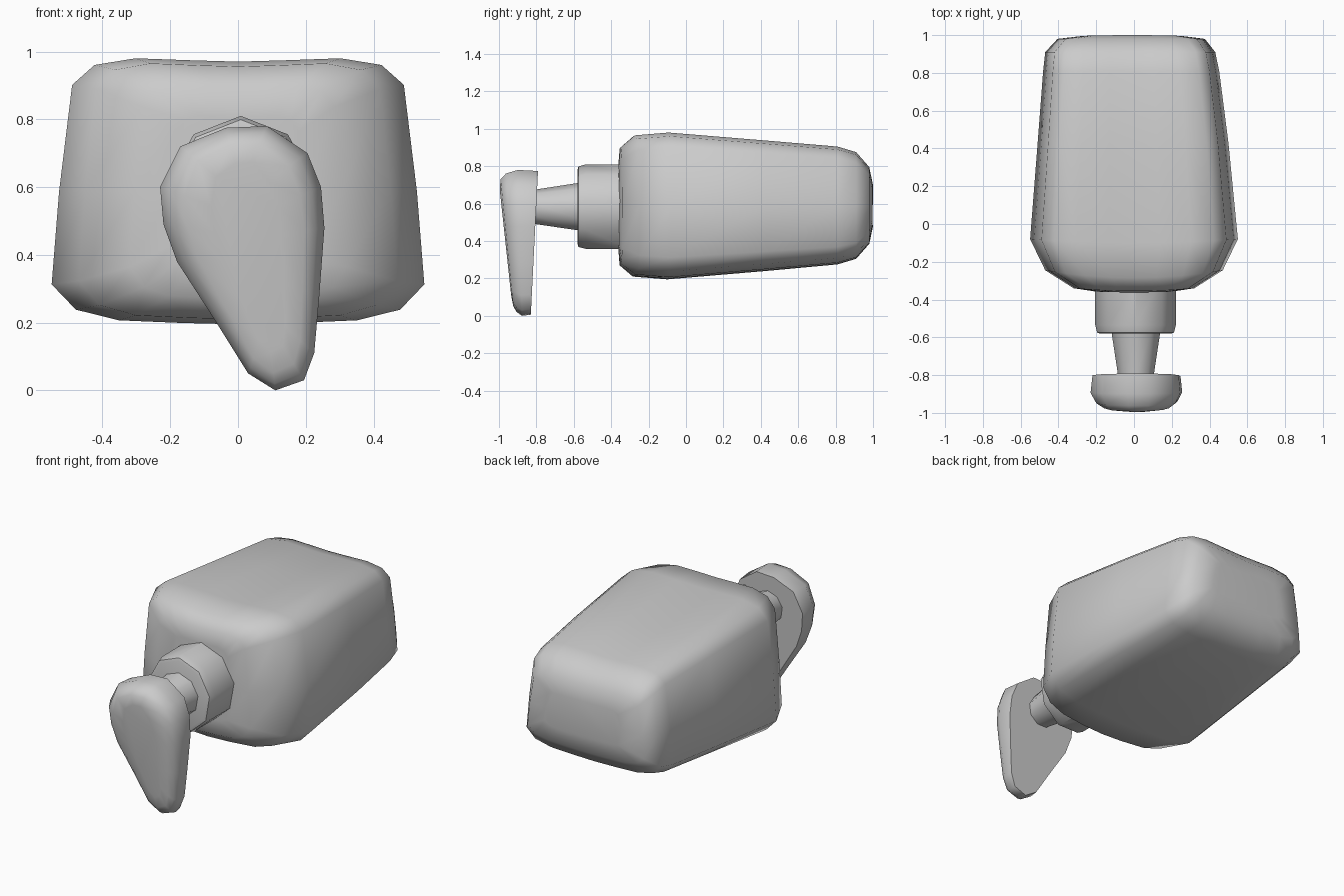
import bpy, bmesh, math

if "Cube" in bpy.data.objects:
    bpy.data.objects.remove(bpy.data.objects["Cube"])


def loft(name, rings, angle):
    """Skin equal-length closed rings (listed front to back) and cap both ends."""
    bm = bmesh.new()
    vr = [[bm.verts.new(p) for p in r] for r in rings]
    n = len(vr[0])
    for a, b in zip(vr, vr[1:]):
        for i in range(n):
            j = (i + 1) % n
            bm.faces.new((a[i], a[j], b[j], b[i]))
    bm.faces.new(vr[0])
    bm.faces.new(vr[-1])
    bmesh.ops.recalc_face_normals(bm, faces=bm.faces)
    me = bpy.data.meshes.new(name)
    bm.to_mesh(me)
    bm.free()
    ob = bpy.data.objects.new(name, me)
    bpy.context.collection.objects.link(ob)
    bpy.ops.object.select_all(action='DESELECT')
    ob.select_set(True)
    bpy.context.view_layer.objects.active = ob
    bpy.ops.object.shade_smooth_by_angle(angle=math.radians(angle))
    return ob


# bottle body: rounded trapezoid section, lofted along y
half = [(0.3, -0.99), (0.64, -0.97), (0.87, -0.89), (1.0, -0.70), (0.96, 0.0),
        (0.89, 0.80), (0.77, 0.95), (0.55, 1.0), (0.25, 0.985)]
section = [(0, -1.0)] + half + [(0, 0.975)] + [(-u, v) for u, v in reversed(half)]
# y, y bend at the sides, half width, z low, z high, x shift
stations = [(-0.362, 0.004, 0.20, 0.36, 0.81, 0.0),
            (-0.355, 0.015, 0.32, 0.27, 0.90, 0.0),
            (-0.285, 0.04, 0.47, 0.21, 0.965, 0.0),
            (-0.10, 0.02, 0.55, 0.195, 0.98, 0.0),
            (0.43, 0.0, 0.505, 0.24, 0.937, -0.005),
            (0.81, 0.0, 0.466, 0.275, 0.905, -0.015),
            (0.91, 0.0, 0.450, 0.305, 0.875, -0.02),
            (0.98, 0.0, 0.39, 0.385, 0.795, -0.015),
            (1.0, -0.004, 0.26, 0.48, 0.70, -0.01)]
rings = []
for y, bend, w, lo, hi, sx in stations:
    rings.append([(sx + u * w, y + bend * u * u, (lo + hi) / 2 + v * (hi - lo) / 2)
                  for u, v in section])
loft("bottle_body", rings, 80)


def circle(y, r, n, cx, cz, sx=1.0):
    return [(cx + sx * r * math.sin(2 * math.pi * i / n), y,
             cz + r * math.cos(2 * math.pi * i / n)) for i in range(n)]


# screw collar and pump stem
loft("collar", [circle(y, r, 9, 0.008, 0.577, 0.93) for y, r in
                ((-0.58, 0.205), (-0.575, 0.222), (-0.535, 0.233), (-0.30, 0.233))], 42)
loft("pump_stem", [circle(y, r, 9, 0.01, 0.58) for y, r in
                   ((-0.84, 0.092), (-0.80, 0.096), (-0.56, 0.133))], 42)

# teardrop pump head, outline in x and z
outline = [(0.11, 0.0), (0.03, 0.05), (-0.07, 0.21), (-0.18, 0.38), (-0.22, 0.49),
           (-0.23, 0.60), (-0.17, 0.72), (-0.035, 0.775), (0.085, 0.78), (0.205, 0.70),
           (0.245, 0.60), (0.255, 0.48), (0.24, 0.28), (0.225, 0.11), (0.195, 0.03)]


def head_ring(t, sx, sz):
    """t runs from the back plane (0) to the front surface (1)."""
    pts = []
    for x, z in outline:
        axis = 0.125 - 0.19 * min(z, 0.6)
        z2 = 0.40 + (z - 0.40) * sz
        axis2 = 0.125 - 0.19 * min(z2, 0.6)
        back, front = -0.83 + 0.05 * z2, -0.923 - 0.108 * z2
        pts.append((axis2 + (x - axis) * sx, back + (front - back) * t, z2))
    return pts


loft("pump_head", [head_ring(1.0, 0.42, 0.72), head_ring(0.95, 0.72, 0.87),
                   head_ring(0.80, 0.88, 0.95), head_ring(0.5, 1.0, 1.0),
                   head_ring(0.0, 0.96, 0.985)], 60)
